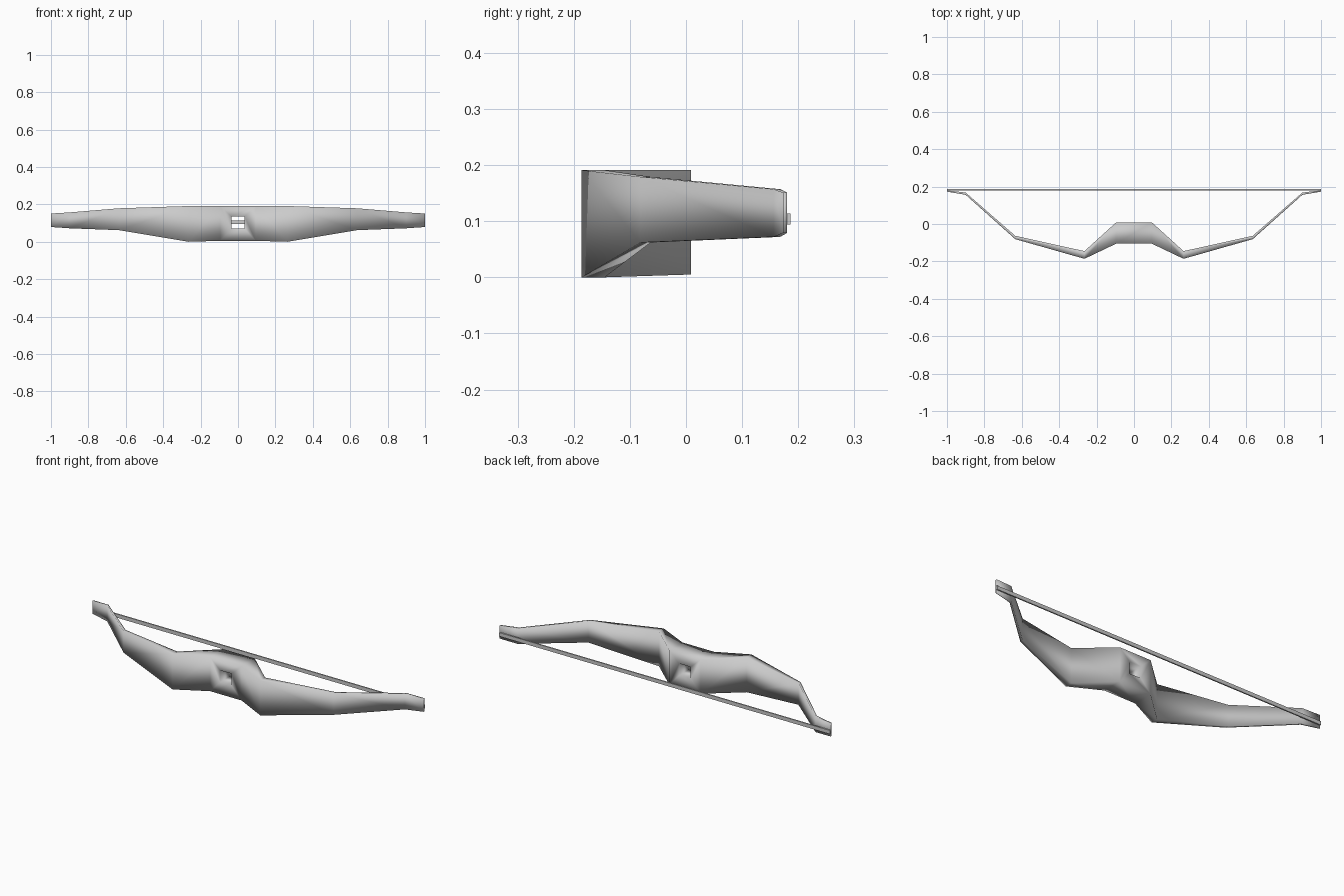
import bpy, bmesh

cube = bpy.data.objects.get("Cube")
if cube:
    bpy.data.objects.remove(cube, do_unlink=True)

grey = bpy.data.materials.new("plain_grey")
grey.use_nodes = True
colour = (0.6, 0.6, 0.6, 1)
grey.diffuse_color = colour
grey.node_tree.nodes["Principled BSDF"].inputs["Base Color"].default_value = colour


def finish(bm, name, smooth):
    bmesh.ops.recalc_face_normals(bm, faces=bm.faces)
    for f in bm.faces:
        f.smooth = smooth
    mesh = bpy.data.meshes.new(name)
    bm.to_mesh(mesh)
    bm.free()
    mesh.materials.append(grey)
    obj = bpy.data.objects.new(name, mesh)
    bpy.context.collection.objects.link(obj)
    return obj


# Limb cross-sections from grip to tip: x, front y, back y, bottom z, top z
sections = [
    (0.095, -0.105, 0.009, 0.005, 0.191),
    (0.265, -0.186, -0.145, 0.0, 0.191),
    (0.635, -0.081, -0.063, 0.062, 0.179),
    (0.90, 0.156, 0.168, 0.072, 0.157),
    (1.0, 0.173, 0.180, 0.079, 0.151),
]


def loop(bm, x, front, back, low, high):
    return [bm.verts.new(p) for p in
            ((x, front, low), (x, back, low), (x, back, high), (x, front, high))]


bm = bmesh.new()
grip_ends = []
for side in (-1, 1):
    loops = [loop(bm, side * s[0], *s[1:]) for s in sections]
    for a, b in zip(loops, loops[1:]):
        for i in range(4):
            j = (i + 1) % 4
            bm.faces.new((a[i], a[j], b[j], b[i]))
    bm.faces.new(loops[-1])
    grip_ends.append(loops[0])

# Grip with a square arrow hole cut through from front to back
a, b = grip_ends
bm.faces.new((a[0], a[1], b[1], b[0]))
bm.faces.new((a[3], a[2], b[2], b[3]))
holes = []
for outer, y in (((a[0], b[0], b[3], a[3]), -0.105), ((a[1], b[1], b[2], a[2]), 0.009)):
    hole = [bm.verts.new((x, y, z)) for x, z in
            ((-0.035, 0.07), (0.035, 0.07), (0.035, 0.135), (-0.035, 0.135))]
    for i in range(4):
        j = (i + 1) % 4
        bm.faces.new((outer[i], outer[j], hole[j], hole[i]))
    holes.append(hole)
for i in range(4):
    j = (i + 1) % 4
    bm.faces.new((holes[0][i], holes[0][j], holes[1][j], holes[1][i]))
finish(bm, "bow_body", True)

# Bowstring
bm = bmesh.new()
bmesh.ops.create_cube(bm, size=1)
bmesh.ops.scale(bm, vec=(2.0, 0.007, 0.02), verts=bm.verts)
string = finish(bm, "bowstring", False)
string.location = (0, 0.1825, 0.104)
